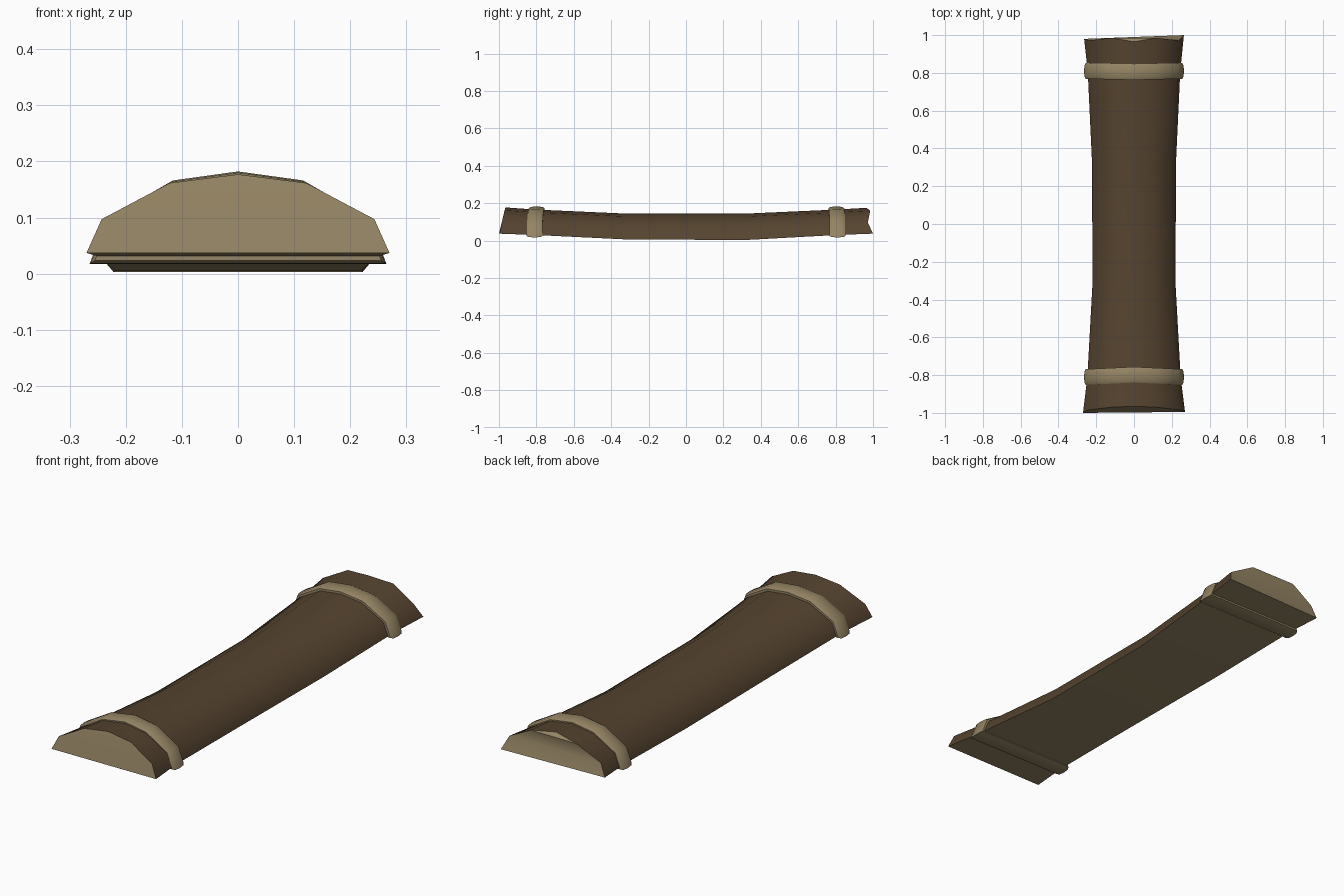
import bpy, bmesh, math
from mathutils import Vector

if "Cube" in bpy.data.objects:
    bpy.data.objects.remove(bpy.data.objects["Cube"])


def material(name, rgb):
    m = bpy.data.materials.new(name)
    m.diffuse_color = (*rgb, 1)
    m.use_nodes = True
    m.node_tree.nodes["Principled BSDF"].inputs["Base Color"].default_value = m.diffuse_color
    return m


bark = material("dark bark", (0.092, 0.057, 0.029))
wood = material("pale wood", (0.30, 0.232, 0.127))

# Half-log section: (fraction of half width, fraction of height)
ARCH = [(-1, 0), (-0.9, 0.43), (-0.45, 0.89), (0, 1), (0.45, 0.89), (0.9, 0.43), (1, 0)]

# Stations along the log: y, half width, bottom z, top z
STATIONS = [(-0.98, 0.270, 0.037, 0.177), (-0.81, 0.247, 0.030, 0.166),
            (-0.32, 0.220, 0.006, 0.144), (0.32, 0.222, 0.003, 0.144),
            (0.81, 0.245, 0.030, 0.166), (0.98, 0.264, 0.037, 0.175)]

# Ragged offsets of the two sawn ends, per section point
FRONT_Y = [-1.0, -0.985, -0.97, -0.965, -0.97, -0.985, -0.995]
BACK_Y = [0.98, 0.972, 0.985, 0.965, 0.985, 0.972, 1.0]


def finish(bm, name, mats, angle):
    bmesh.ops.recalc_face_normals(bm, faces=bm.faces)
    me = bpy.data.meshes.new(name)
    bm.to_mesh(me)
    bm.free()
    ob = bpy.data.objects.new(name, me)
    bpy.context.collection.objects.link(ob)
    for m in mats:
        me.materials.append(m)
    bpy.ops.object.select_all(action='DESELECT')
    ob.select_set(True)
    bpy.context.view_layer.objects.active = ob
    bpy.ops.object.shade_smooth_by_angle(angle=math.radians(angle))
    return ob


# Log: bark over the arch, pale wood on the flat underside and ends
bm = bmesh.new()
rings = []
for k, (y, w, z0, z1) in enumerate(STATIONS):
    ys = FRONT_Y if k == 0 else BACK_Y if k == 5 else [y] * 7
    rings.append([bm.verts.new((a * w, ys[i], z0 + b * (z1 - z0)))
                  for i, (a, b) in enumerate(ARCH)])
for r, s in zip(rings, rings[1:]):
    for i in range(6):
        bm.faces.new((r[i], r[i + 1], s[i + 1], s[i]))
    bm.faces.new((r[6], r[0], s[0], s[6])).material_index = 1
for r in (rings[0], rings[-1]):
    for i in range(3):      # end caps as strips so the ragged rim stays clean
        quad = (r[i], r[i + 1], r[5 - i], r[6 - i]) if i < 2 else (r[2], r[3], r[4])
        bm.faces.new(quad).material_index = 1
finish(bm, "half_log", [bark, wood], 40)


# Bands: rounded strap swept around the half-log section
def band(name, y, sag):
    w, z0, z1 = 0.248, 0.028, 0.168
    path = [Vector((a * w, 0, z0 + b * (z1 - z0))) for a, b in ARCH]
    n = len(path)
    bm = bmesh.new()
    loops = []
    for i, p in enumerate(path):
        d1 = (p - path[i - 1]).normalized()
        d2 = (path[(i + 1) % n] - p).normalized()
        n1, n2 = Vector((-d1.z, 0, d1.x)), Vector((-d2.z, 0, d2.x))
        out = (n1 + n2).normalized()
        out /= max(0.7, out.dot(n1))
        yc = y + sag * (1 - abs(ARCH[i][0]))
        loop = []
        for j in range(10):
            t = 2 * math.pi * j / 10
            c, s = math.cos(t), math.sin(t)
            off = out * 0.014 * math.copysign(abs(c) ** 0.7, c)
            dy = 0.043 * math.copysign(abs(s) ** 0.7, s)
            loop.append(bm.verts.new(p + off + Vector((0, yc + dy, 0))))
        loops.append(loop)
    for i in range(n):
        a, b = loops[i], loops[(i + 1) % n]
        for j in range(10):
            bm.faces.new((a[j], a[(j + 1) % 10], b[(j + 1) % 10], b[j]))
    finish(bm, name, [wood], 60)


band("front_band", -0.81, 0.012)
band("back_band", 0.81, -0.006)
